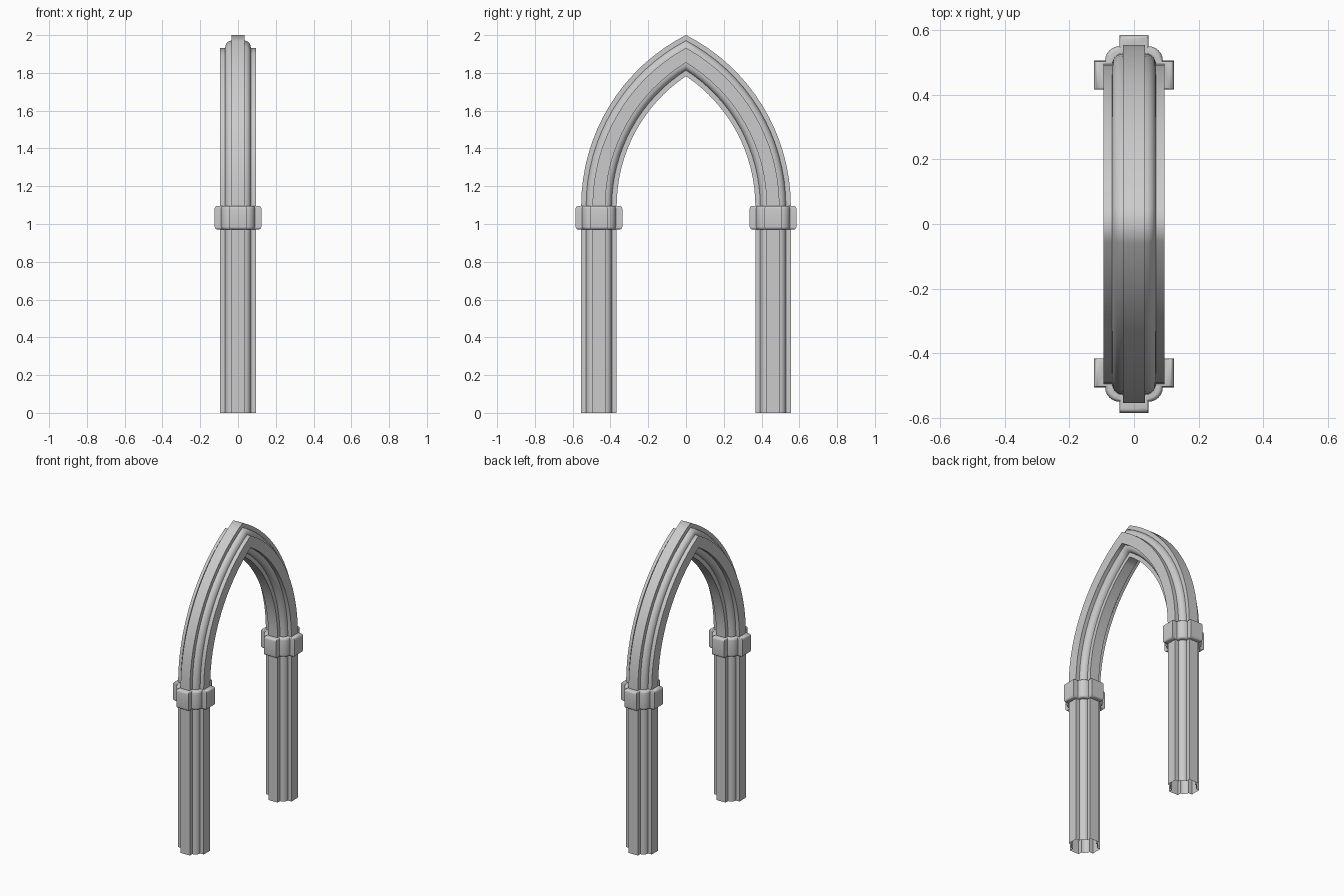
import bpy, bmesh, math

if "Cube" in bpy.data.objects:
    bpy.data.objects.remove(bpy.data.objects["Cube"])

LEG_Y = 0.461       # centre line of each leg
SPRING_Z = 1.095    # height where the arch begins
SMOOTH = math.radians(35)


def section():
    """Closed clustered-pier outline: four flat fillets with quarter-round rolls between."""
    flat, face, roll = 0.034, 0.094, 0.034
    pts = []
    for q in range(4):
        quarter = [(face, -flat), (face, flat)]
        for i in range(7):
            a = math.pi / 2 * i / 6
            quarter.append((flat + roll * math.cos(a), flat + roll * math.sin(a)))
        c, s = [(1, 0), (0, 1), (-1, 0), (0, -1)][q]
        pts += [(c * x - s * y, s * x + c * y) for x, y in quarter]
    return pts


def loft(name, rings):
    """Skin successive rings, then mirror to the other leg."""
    bm = bmesh.new()
    vr = [[bm.verts.new(p) for p in ring] for ring in rings]
    n = len(vr[0])
    for a, b in zip(vr, vr[1:]):
        for i in range(n):
            j = (i + 1) % n
            bm.faces.new((a[i], a[j], b[j], b[i]))
    bmesh.ops.recalc_face_normals(bm, faces=bm.faces)
    me = bpy.data.meshes.new(name)
    bm.to_mesh(me)
    bm.free()
    ob = bpy.data.objects.new(name, me)
    bpy.context.collection.objects.link(ob)
    bpy.ops.object.select_all(action='DESELECT')
    ob.select_set(True)
    bpy.context.view_layer.objects.active = ob
    bpy.ops.object.shade_smooth_by_angle(angle=SMOOTH)
    m = ob.modifiers.new("mirror", 'MIRROR')
    m.use_axis = (False, True, False)
    m.merge_threshold = 0.0005
    return ob


PROFILE = section()


def flat_ring(z, scale=1.0):
    return [(x * scale, LEG_Y + d * scale, z) for x, d in PROFILE]


# Leg shafts, open at the foot
loft("leg_shaft", [flat_ring(0), flat_ring(0.972)])

# Collars: enlarged section with rounded top and bottom edges
z0, z1, r, big = 0.971, 1.096, 0.015, 1.315
steps = [math.pi / 2 * i / 4 for i in range(5)]
rings = [flat_ring(z0)]
rings += [flat_ring(z0 + r * (1 - math.sin(a)), big - 0.15 * (1 - math.cos(a))) for a in reversed(steps)]
rings += [flat_ring(z1 - r * (1 - math.sin(a)), big - 0.15 * (1 - math.cos(a))) for a in steps]
rings.append(flat_ring(z1))
loft("collar", rings)

# Equilateral pointed arch: each arc is centred on the opposite leg, mitred at the crown
SEGS = 16
rings = []
for k in range(SEGS + 1):
    ring = []
    for x, d in PROFILE:
        rad = 2 * LEG_Y + d
        a = math.acos(LEG_Y / rad) * k / SEGS
        ring.append((x, rad * math.cos(a) - LEG_Y, SPRING_Z + rad * math.sin(a)))
    rings.append(ring)
loft("pointed_arch", rings)
